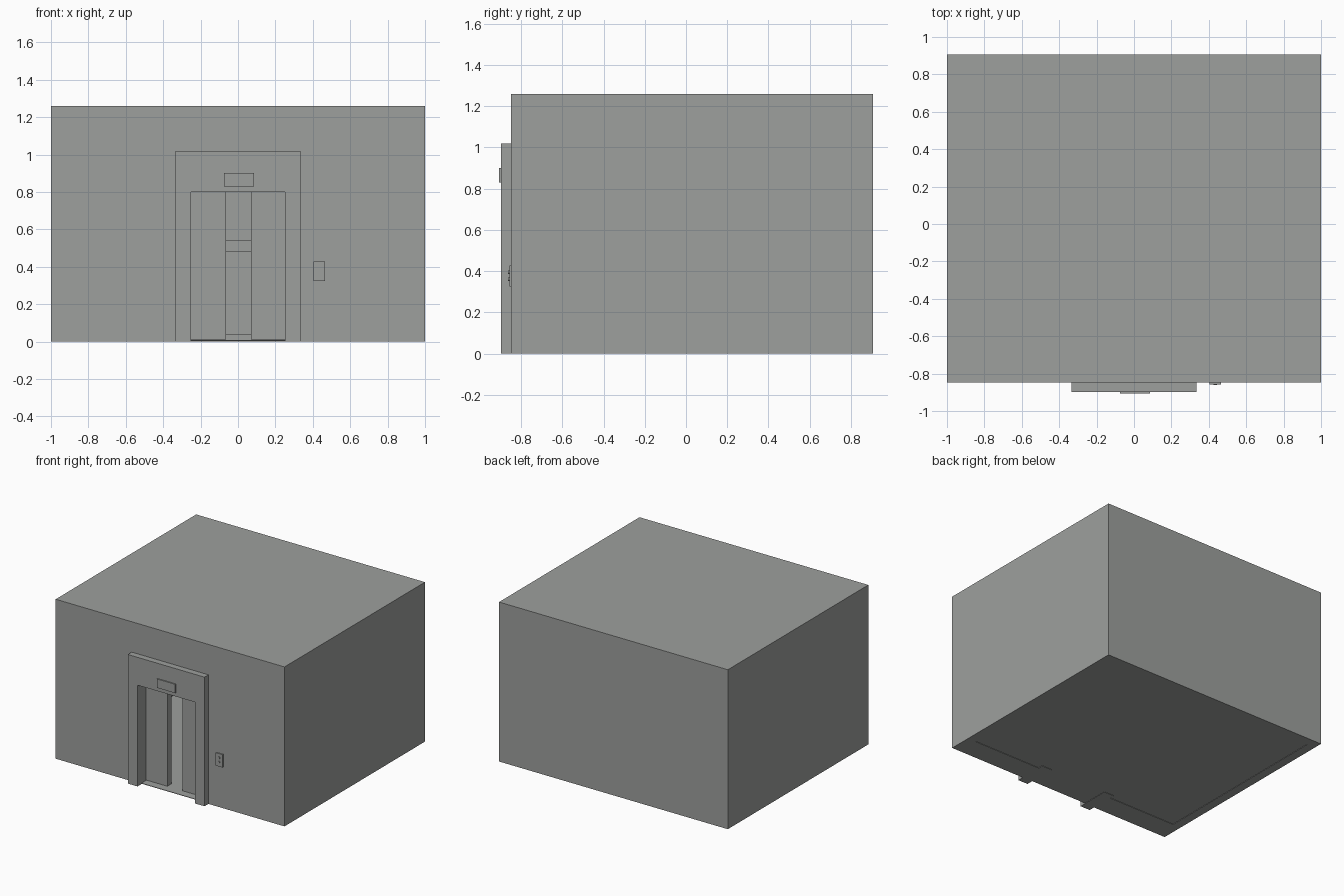
import bpy, bmesh, math
from mathutils import Matrix, Vector

if "Cube" in bpy.data.objects:
    bpy.data.objects.remove(bpy.data.objects["Cube"])

grey = bpy.data.materials.new("plain grey")
grey.diffuse_color = (0.34, 0.35, 0.34, 1)
grey.use_nodes = True
grey.node_tree.nodes["Principled BSDF"].inputs["Base Color"].default_value = grey.diffuse_color


def finish(name, bm):
    bmesh.ops.recalc_face_normals(bm, faces=bm.faces)
    mesh = bpy.data.meshes.new(name)
    bm.to_mesh(mesh)
    bm.free()
    mesh.materials.append(grey)
    ob = bpy.data.objects.new(name, mesh)
    bpy.context.collection.objects.link(ob)
    return ob


def prism(name, points, direction):
    """Extrude a flat outline along a vector."""
    bm = bmesh.new()
    face = bm.faces.new([bm.verts.new(p) for p in points])
    new = bmesh.ops.extrude_face_region(bm, geom=[face])["geom"]
    bmesh.ops.translate(bm, vec=Vector(direction),
                        verts=[v for v in new if isinstance(v, bmesh.types.BMVert)])
    return finish(name, bm)


def box(name, x0, x1, y0, y1, z0, z1):
    return prism(name, [(x0, y0, z0), (x1, y0, z0), (x1, y1, z0), (x0, y1, z0)],
                 (0, 0, z1 - z0))


def cut(target, cutter):
    cutter.hide_render = True
    mod = target.modifiers.new("cut", 'BOOLEAN')
    mod.operation, mod.solver, mod.object = 'DIFFERENCE', 'EXACT', cutter
    bpy.context.view_layer.objects.active = target
    bpy.ops.object.modifier_apply(modifier=mod.name)
    bpy.data.objects.remove(cutter)


FRONT, BACK, IN_FRONT, IN_BACK, IN_X = -0.848, 0.906, -0.67, 0.835, 0.93

# Hollow building shell with a doorway
shell = box("building_shell", -1, 1, FRONT, BACK, 0, 1.26)
cut(shell, box("room_cutter", -IN_X, IN_X, IN_FRONT, IN_BACK, -0.1, 1.19))
cut(shell, box("doorway_cutter", -0.29, 0.29, -1, -0.6, -0.1, 0.9))

# Floor, running out through the doorway
outline = [(-IN_X, IN_BACK), (-IN_X, IN_FRONT), (-0.29, IN_FRONT), (-0.29, FRONT),
           (0.29, FRONT), (0.29, IN_FRONT), (IN_X, IN_FRONT), (IN_X, IN_BACK)]
prism("floor", [(x, y, 0.003) for x, y in outline], (0, 0, 0.004))

# Door surround, deeper than the wall on both sides
arch = [(-0.335, 0), (-0.335, 1.02), (0.335, 1.02), (0.335, 0),
        (0.25, 0), (0.25, 0.8), (-0.25, 0.8), (-0.25, 0)]
prism("door_surround", [(x, -0.897, z) for x, z in arch], (0, 0.267, 0))

# Partly open sliding doors
box("left_door", -0.25, -0.065, -0.79, -0.735, 0.01, 0.8)
box("right_door", 0.07, 0.25, -0.79, -0.735, 0.01, 0.8)

# Floor indicator above the door
box("indicator_panel", -0.075, 0.085, -0.906, -0.89, 0.83, 0.9)

# Call panel with two round buttons
box("call_panel", 0.405, 0.465, -0.857, -0.84, 0.325, 0.427)
for label, z in (("upper", 0.395), ("lower", 0.36)):
    bm = bmesh.new()
    bmesh.ops.create_cone(bm, cap_ends=True, segments=16, radius1=0.009, radius2=0.009,
                          depth=0.01,
                          matrix=Matrix.Translation((0.435, -0.857, z))
                          @ Matrix.Rotation(math.pi / 2, 4, 'X'))
    finish(label + "_call_button", bm)

# Skirting and handrail round the three inner walls
for name, z0, z1, d in (("skirting", 0.005, 0.04, 0.015), ("handrail", 0.48, 0.54, 0.03)):
    xi, yi = IN_X - d, IN_BACK - d
    strip = [(-IN_X, IN_FRONT), (-IN_X, IN_BACK), (IN_X, IN_BACK), (IN_X, IN_FRONT),
             (xi, IN_FRONT), (xi, yi), (-xi, yi), (-xi, IN_FRONT)]
    prism(name, [(x, y, z0) for x, y in strip], (0, 0, z1 - z0))
